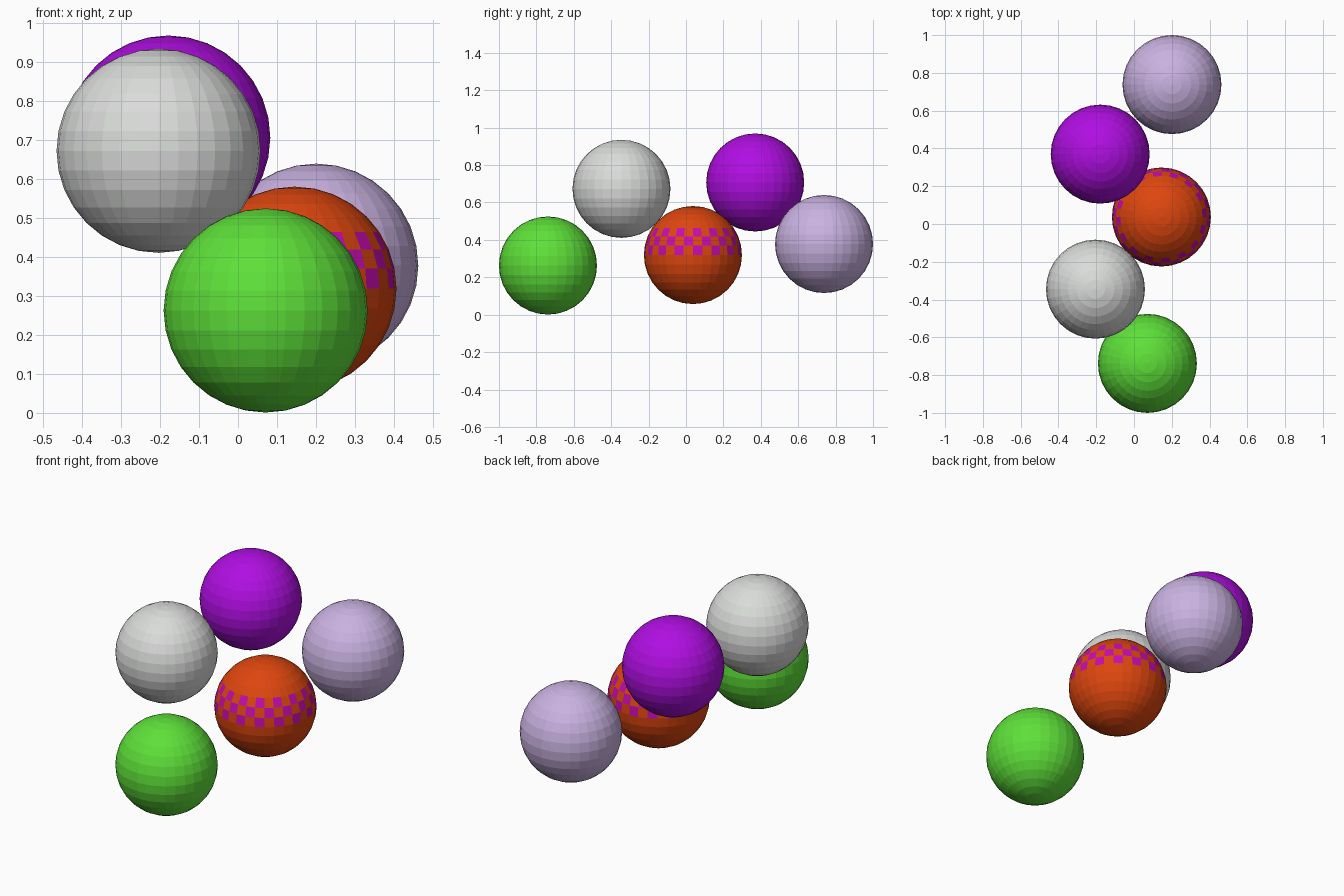
import bpy, bmesh, math

if "Cube" in bpy.data.objects:
    bpy.data.objects.remove(bpy.data.objects["Cube"])

RADIUS = 0.262
SEGMENTS, RINGS = 32, 16


def srgb(r, g, b):
    def lin(c):
        c /= 255
        return c / 12.92 if c <= 0.04045 else ((c + 0.055) / 1.055) ** 2.4
    return (lin(r), lin(g), lin(b), 1)


def material(name, rgb):
    m = bpy.data.materials.new(name)
    m.diffuse_color = srgb(*rgb)
    m.use_nodes = True
    m.node_tree.nodes["Principled BSDF"].inputs["Base Color"].default_value = m.diffuse_color
    return m


def ball(name, centre, mat, check_mat=None):
    """Flat-faced sphere, optionally with a checked band above its equator."""
    bm = bmesh.new()
    bmesh.ops.create_uvsphere(bm, u_segments=SEGMENTS, v_segments=RINGS, radius=RADIUS)
    if check_mat:
        for f in bm.faces:
            c = f.calc_center_median()
            row = math.floor(math.atan2(c.z, math.hypot(c.x, c.y)) / (math.pi / RINGS))
            col = math.floor(math.atan2(c.y, c.x) / (2 * math.pi / SEGMENTS))
            if 0 <= row <= 2 and (row + col) % 2 == 0:
                f.material_index = 1
    me = bpy.data.meshes.new(name)
    bm.to_mesh(me)
    bm.free()
    me.materials.append(mat)
    if check_mat:
        me.materials.append(check_mat)
    ob = bpy.data.objects.new(name, me)
    ob.location = centre
    bpy.context.collection.objects.link(ob)
    return ob


# Plain balls
ball("green_ball", (0.071, -0.738, 0.263), material("green", (94, 224, 57)))
ball("silver_ball", (-0.204, -0.345, 0.673), material("silver", (218, 220, 218)))
ball("purple_ball", (-0.179, 0.370, 0.707), material("purple", (176, 14, 226)))
ball("lavender_ball", (0.201, 0.738, 0.378), material("lavender", (202, 178, 225)))

# Ball with the checked band
ball("checked_ball", (0.145, 0.037, 0.319),
     material("orange red", (222, 70, 14)), material("magenta", (198, 12, 176)))
